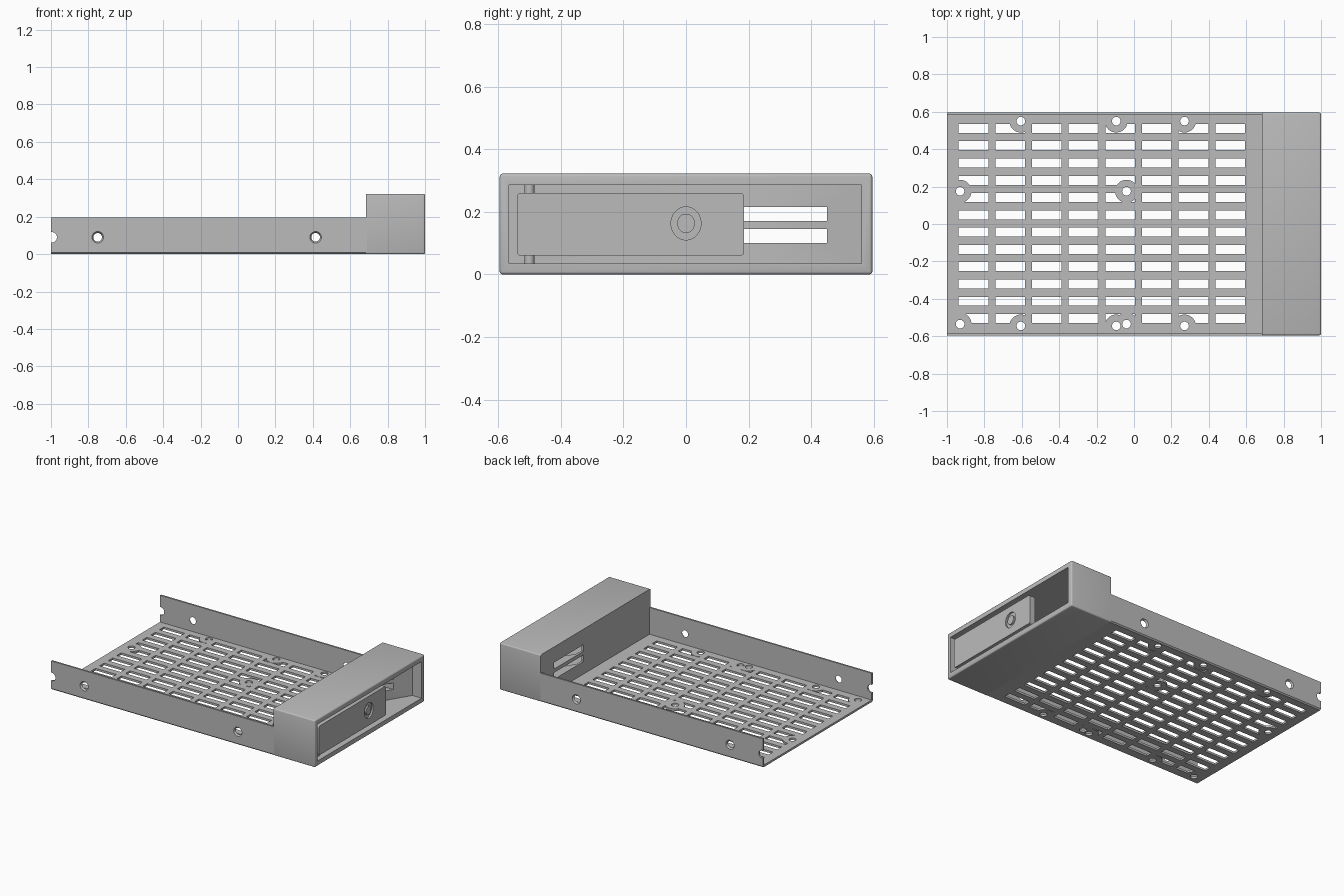
import bpy, bmesh, math
from mathutils import Matrix, Vector

old = bpy.data.objects.get("Cube")
if old:
    bpy.data.objects.remove(old, do_unlink=True)

grey = bpy.data.materials.new("sheet_grey")
grey.use_nodes = True
COLOUR = (0.5, 0.5, 0.5, 1)
grey.diffuse_color = COLOUR
grey.node_tree.nodes["Principled BSDF"].inputs["Base Color"].default_value = COLOUR


def finish(bm, name):
    bmesh.ops.recalc_face_normals(bm, faces=bm.faces)
    mesh = bpy.data.meshes.new(name)
    bm.to_mesh(mesh)
    bm.free()
    mesh.materials.append(grey)
    obj = bpy.data.objects.new(name, mesh)
    bpy.context.collection.objects.link(obj)
    return obj


def add_box(bm, x, y, z):
    size = Vector((x[1] - x[0], y[1] - y[0], z[1] - z[0]))
    mid = Vector((sum(x), sum(y), sum(z))) / 2
    bmesh.ops.create_cube(bm, size=1, matrix=Matrix.Translation(mid) @ Matrix.Diagonal(size.to_4d()))


def add_cyl(bm, pos, axis, r, depth, r2=None, sides=24, stretch=1):
    turn = Vector((0, 0, 1)).rotation_difference(Vector(axis)).to_matrix().to_4x4()
    matrix = Matrix.Translation(pos) @ Matrix.Diagonal((1, 1, stretch, 1)) @ turn
    bmesh.ops.create_cone(bm, cap_ends=True, segments=sides, radius1=r,
                          radius2=r if r2 is None else r2, depth=depth, matrix=matrix)


def add_prism(bm, points, shift):
    face = bm.faces.new([bm.verts.new(p) for p in points])
    new = bmesh.ops.extrude_face_region(bm, geom=[face])["geom"]
    bmesh.ops.translate(bm, verts=[v for v in new if isinstance(v, bmesh.types.BMVert)], vec=shift)


def cut(obj, cutter):
    """Subtract the cutter, bake the result and drop the cutter."""
    mod = obj.modifiers.new("cut", "BOOLEAN")
    mod.operation, mod.solver, mod.object = "DIFFERENCE", "EXACT", cutter
    mod.use_self = True
    bpy.context.view_layer.update()
    graph = bpy.context.evaluated_depsgraph_get()
    mesh = bpy.data.meshes.new_from_object(obj.evaluated_get(graph))
    obj.modifiers.clear()
    obj.data = mesh
    bpy.data.objects.remove(cutter, do_unlink=True)


W, WALL, BACK = 0.595, 0.012, 0.685

# Tray: a U-shaped sheet with chamfered lower corners
tray_bm = bmesh.new()
half = [(W - 0.008, 0), (W, 0.008), (W, 0.197), (W - WALL, 0.197), (W - WALL, 0.014)]
section = half + [(-y, z) for y, z in reversed(half)]
add_prism(tray_bm, [(-1, y, z) for y, z in section], (BACK + 1.005, 0, 0))
tray = finish(tray_bm, "tray")

# Vent grid, interrupted by solid discs around the screw holes
screws = [(x, y) for x in (-0.605, -0.095, 0.27) for y in (0.55, -0.545)]
screws += [(x, y) for x in (-0.93, -0.04) for y in (0.175, -0.535)]
vents_bm = bmesh.new()
for col in range(8):
    for row in range(12):
        x, y = -0.858 + 0.196 * col, 0.511 - 0.0924 * row
        add_box(vents_bm, (x - 0.079, x + 0.079), (y - 0.024, y + 0.024), (-0.05, 0.05))
vents = finish(vents_bm, "vent_cutter")
discs_bm = bmesh.new()
for x, y in screws:
    add_cyl(discs_bm, (x, y, 0), (0, 0, 1), 0.061, 0.2, sides=32)
cut(vents, finish(discs_bm, "disc_cutter"))
cut(tray, vents)

# Screw holes in the floor, countersunk holes and end notches in the walls
holes_bm = bmesh.new()
for x, y in screws:
    add_cyl(holes_bm, (x, y, 0), (0, 0, 1), 0.023, 0.1)
for side in (-1, 1):
    for x in (-0.75, 0.415):
        add_cyl(holes_bm, (x, side * W, 0.09), (0, side, 0), 0.01, 0.06, 0.052, 32)
        add_cyl(holes_bm, (x, side * W, 0.09), (0, side, 0), 0.023, 0.1)
    add_cyl(holes_bm, (-0.996, side * W, 0.09), (0, 1, 0), 0.028, 0.1)
cut(tray, finish(holes_bm, "hole_cutter"))

# Head: box with rounded front and long edges
head_bm = bmesh.new()
add_box(head_bm, (BACK, 1), (-W, W), (0, 0.322))
soft = [e for e in head_bm.edges if max(v.co.x for v in e.verts) > 0.99]
bmesh.ops.bevel(head_bm, geom=soft, offset=0.009, segments=3, profile=0.5, affect="EDGES")
head = finish(head_bm, "head")

# Hollow bay with a slanted wall at the left end
bay_bm = bmesh.new()
bay = [(1.1, -0.565), (1.1, 0.56), (0.93, 0.56), (0.7, 0.185), (0.7, -0.565)]
add_prism(bay_bm, [(x, y, 0.035) for x, y in bay], (0, 0, 0.251))
cut(head, finish(bay_bm, "bay_cutter"))

# Two air slots through the rear wall
slots_bm = bmesh.new()
for z in (0.1, 0.17):
    add_box(slots_bm, (0.6, 0.95), (0.13, 0.45), (z, z + 0.045))
cut(head, finish(slots_bm, "slot_cutter"))

# Latch door with rounded corners and a recessed ring around the button
door_bm = bmesh.new()
add_box(door_bm, (0.95, 0.992), (-0.54, 0.186), (0.06, 0.26))
corners = [e for e in door_bm.edges if abs(e.verts[0].co.x - e.verts[1].co.x) > 0.01]
bmesh.ops.bevel(door_bm, geom=corners, offset=0.012, segments=4, profile=0.5, affect="EDGES")
door = finish(door_bm, "latch_door")
recess_bm = bmesh.new()
add_cyl(recess_bm, (0.995, 0, 0.163), (1, 0, 0), 0.048, 0.03, sides=40, stretch=1.1)
cut(door, finish(recess_bm, "recess_cutter"))

button_bm = bmesh.new()
add_cyl(button_bm, (0.975, 0, 0.163), (1, 0, 0), 0.028, 0.032, sides=40, stretch=1.1)
button = finish(button_bm, "button")

# Hinge pin that carries the door
pin_bm = bmesh.new()
add_cyl(pin_bm, (0.95, -0.5, 0.16), (0, 0, 1), 0.016, 0.26)
pin = finish(pin_bm, "hinge_pin")

# Smooth the rounded parts, keep sharp edges
bpy.ops.object.select_all(action="DESELECT")
for obj in (tray, head, door, button, pin):
    obj.select_set(True)
bpy.context.view_layer.objects.active = head
bpy.ops.object.shade_smooth_by_angle(angle=math.radians(35))
